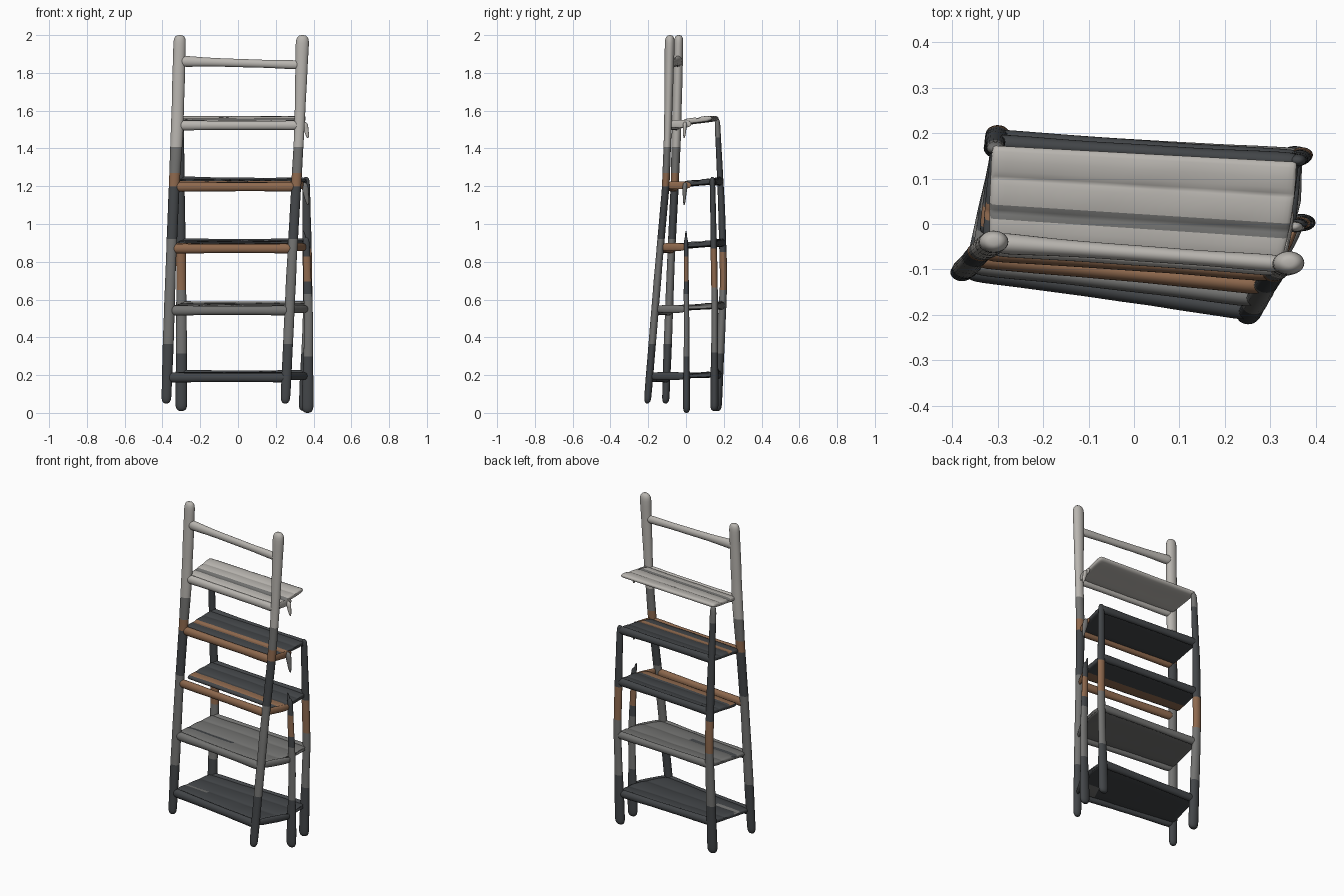
import bpy, bmesh, math, random
from mathutils import Vector

if "Cube" in bpy.data.objects:
    bpy.data.objects.remove(bpy.data.objects["Cube"])

random.seed(4)
COL = {"pale": (0.48, 0.46, 0.43), "grey": (0.17, 0.17, 0.165),
       "dark": (0.055, 0.06, 0.065), "rust": (0.27, 0.14, 0.075)}
NAMES = list(COL)
MATS = []
for n in NAMES:
    m = bpy.data.materials.new(n)
    m.diffuse_color = (*COL[n], 1)
    m.use_nodes = True
    m.node_tree.nodes["Principled BSDF"].inputs["Base Color"].default_value = m.diffuse_color
    MATS.append(m)


def finish(name, bm, pick):
    bmesh.ops.recalc_face_normals(bm, faces=bm.faces)
    for f in bm.faces:
        f.smooth = True
        f.material_index = NAMES.index(pick(f.calc_center_median()))
    me = bpy.data.meshes.new(name)
    bm.to_mesh(me)
    bm.free()
    for m in MATS:
        me.materials.append(m)
    ob = bpy.data.objects.new(name, me)
    bpy.context.collection.objects.link(ob)
    s = ob.modifiers.new("smooth", 'SUBSURF')
    s.levels = s.render_levels = 1
    return ob


def skin(bm, rings):
    for a, b in zip(rings, rings[1:]):
        for i in range(len(a)):
            j = (i + 1) % len(a)
            bm.faces.new((a[i], a[j], b[j], b[i]))
    bm.faces.new(rings[0])
    bm.faces.new(rings[-1])


def along(path, t):
    # point on a polyline, t measured in its main coordinate 0..1
    n = len(path) - 1
    i = min(int(t * n), n - 1)
    return Vector(path[i]).lerp(Vector(path[i + 1]), t * n - i)


def at_z(path, z):
    for a, b in zip(path, path[1:]):
        if z <= b[2] or b is path[-1]:
            return Vector(a).lerp(Vector(b), (z - a[2]) / (b[2] - a[2]))


def pole(name, path, radii, flat, pick, axis=2, wob=0.04, round_ends=True):
    """Worn round bar; rings lie across the given axis, ends are domed."""
    bm = bmesh.new()
    rings = []
    lo, hi = path[0], path[-1]
    length = hi[axis] - lo[axis]
    rr = min(0.035, length * 0.3)
    steps = max(6, int(length / 0.07))
    ts = [(0, .3), (rr * .12 / length, .65), (rr * .5 / length, .92)] if round_ends else []
    ends = [(1 - t, s) for t, s in reversed(ts)]
    mids = [(rr / length + (1 - 2 * rr / length) * i / steps, 1) for i in range(steps + 1)]
    for t, s in ts + mids + ends:
        if axis == 2:
            c = at_z(path, lo[2] + t * length)
        else:
            c = along(path, t)
        r = along([(q, 0, 0) for q in radii], t).x * s * random.uniform(1 - wob, 1 + wob)
        ring = []
        for k in range(12):
            a = k * math.tau / 12
            p, q = r * math.cos(a), r * flat * math.sin(a)
            ring.append(bm.verts.new(c + (Vector((p, q, 0)) if axis == 2 else Vector((0, q, p)))))
        rings.append(ring)
    skin(bm, rings)
    return finish(name, bm, pick)


def weathered(c):
    if c.z > 1.38: return "pale"
    if c.z > 1.27: return "grey"
    if c.z > 1.17: return "rust"
    if c.z > 0.9: return "dark"
    return "grey" if c.z > 0.35 else "dark"


def charred(c):
    if 0.68 < c.z < 0.86: return "rust"
    return "grey" if 0.3 < c.z < 0.65 or c.z > 1.45 else "dark"


# uprights
FL = [(-.38, -.108, .05), (-.355, -.08, .8), (-.338, -.06, 1.2), (-.322, -.05, 1.5), (-.308, -.038, 2)]
FR = [(.25, -.205, .05), (.285, -.143, .8), (.308, -.107, 1.2), (.325, -.096, 1.5), (.342, -.085, 2)]
RL = [(-.30, .165, .01), (-.30, .20, .7), (-.305, .188, 1.1), (-.305, .165, 1.56)]
RR = [(.352, .15, .01), (.37, .152, .6), (.36, .14, 1.25)]
EX = [(.368, .003, 0), (.374, .003, .5), (.36, .0, .93)]
pole("front_left_rail", FL, (.028, .03, .028, .034, .035), .75, weathered)
pole("front_right_rail", FR, (.026, .028, .027, .028, .037), .75, weathered)
pole("rear_left_leg", RL, (.034, .028, .025, .02), .75, charred)
pole("rear_right_leg", RR, (.034, .026, .026, .02), .7, charred)
pole("side_right_leg", EX, (.034, .026, .024, .018), .62, charred)


# shelves: plank cross-section swept from left edge to right edge
def shelf(name, z, fl, fr, mr, rr, rl, top, streak, v0=0.0, rise=.025):
    bm = bmesh.new()
    upper = [(0, 0), (.02, .015), (.3, .014), (.33, .006), (.36, .016), (.64, .015),
             (.67, .006), (.7, .017), (.98, .015), (1, 0)]
    prof = upper + [(.98, -.016), (.66, -.014), (.34, -.014), (.02, -.016)]
    rings = []
    us = [0, .012, .05] + [i / 12 for i in range(1, 12)] + [.95, .988, 1]
    for u in us:
        thin = .45 if u in (0, 1) else 1
        ring = []
        for v, h in prof:
            w = v0 + (1 - v0) * v
            left = fl.lerp(rl, w)
            right = fr.lerp(mr, w * 2) if w < .5 else mr.lerp(rr, w * 2 - 1)
            p = left.lerp(right, u)
            p.z = z + rise * w + h * thin + random.uniform(-.002, .002)
            ring.append(bm.verts.new(p))
        rings.append(ring)
    skin(bm, rings)

    def pick(c):
        e = fl.lerp(fr, (c.x - fl.x) / (fr.x - fl.x))
        d = (c.y - e.y) / .27
        return streak if .27 < d < .38 else top
    finish(name, bm, pick)


levels = [("bottom", .195, "dark", "grey", 0, .008), ("second", .55, "grey", "dark", 0, .018),
          ("third", .878, "dark", "rust", .2, .022), ("fourth", 1.205, "dark", "rust", .02, .022),
          ("top", 1.53, "pale", "grey", .02, .03)]
for name, z, top, streak, v0, rise in levels:
    fl, fr, rl = at_z(FL, z), at_z(FR, z), at_z(RL, z)
    rr, mr = at_z(RR, min(z, 1.2)), at_z(EX, min(z, .9))
    if z > 1.1:
        mr = Vector((.352, .02, z))
    if z > 1.4:
        rr = Vector((.355, .13, z))
    rl = rl + Vector((-.01, .008, 0))
    rr = rr + Vector((.008, .008, 0))
    shelf(name + "_shelf", z, fl, fr, mr, rr, rl, top, streak, v0, rise)
    # front rung, side bars and rear edge of each shelf
    c = "rust" if streak == "rust" else top
    pole(name + "_front_rung", [fl - Vector((0, 0, .008)), fr - Vector((0, 0, .008))],
         (.028, .025, .024, .028), .8, lambda p: c, axis=0)
    if z < 1.4:
        pole(name + "_rear_edge", [rl + Vector((0, -.012, rise)), rr + Vector((0, -.012, rise))],
             (.026, .022, .022, .026), .8, lambda p: top, axis=0)
    pole(name + "_right_bar", [fr, mr + Vector((0, 0, z - mr.z))], (.022, .022), 1.0,
         lambda p: c, axis=0)

# top rung between the rails
pole("top_rung", [at_z(FL, 1.862), at_z(FR, 1.842)], (.032, .024, .022, .022, .026), .8,
     lambda p: "pale", axis=0)

# hanging splinters at the right-hand side
pole("upper_splinter", [(.37, -.01, 1.455), (.352, -.005, 1.54)], (.008, .018), .7, lambda p: "pale")
pole("lower_splinter", [(.37, -.01, 1.1), (.35, -.005, 1.22)], (.008, .022), .7, lambda p: "grey")
pole("leg_spike", [(.36, 0, .88), (.345, 0, .965)], (.016, .005), .7, lambda p: "dark")
